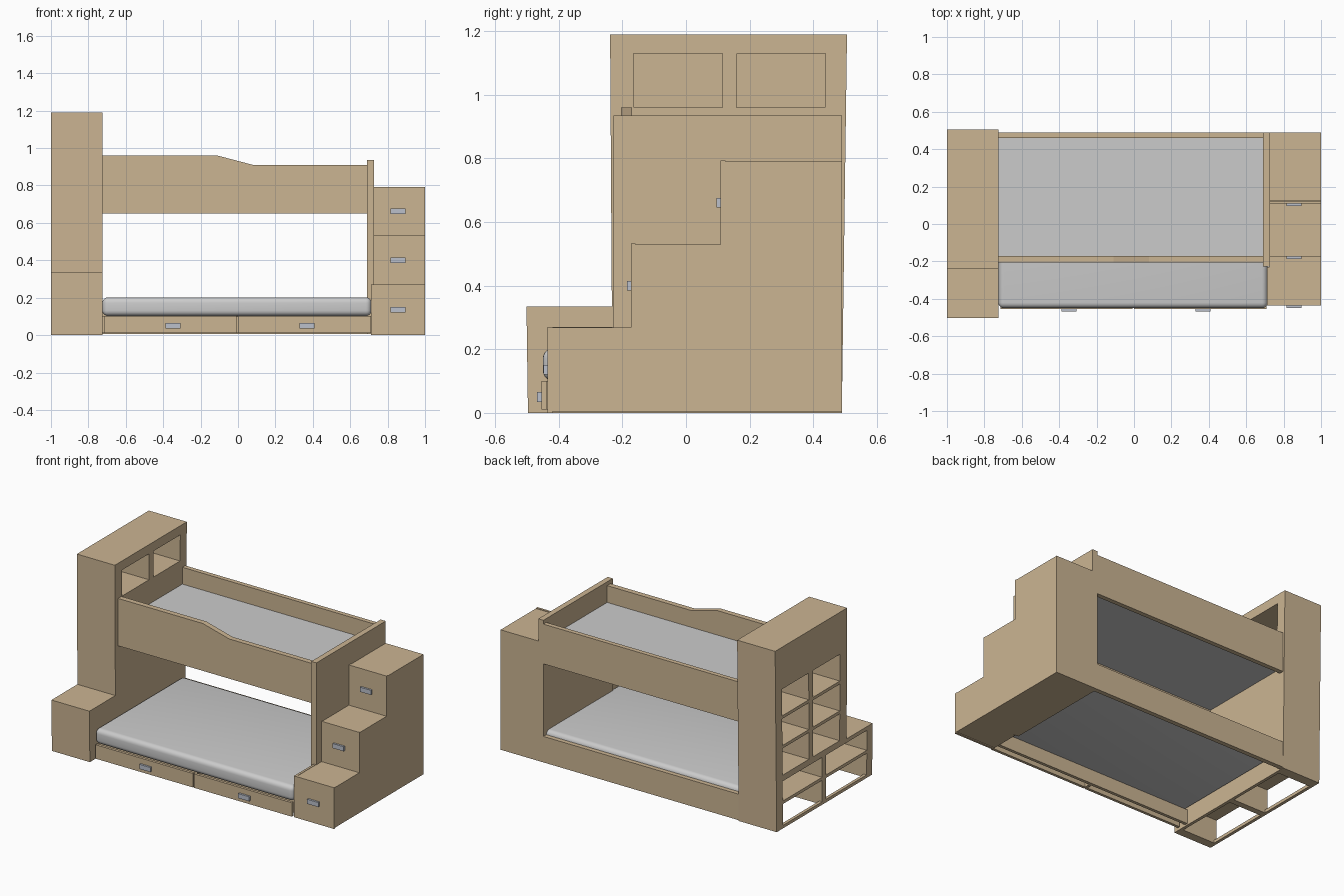
import bpy, bmesh
from mathutils import Vector

if "Cube" in bpy.data.objects:
    bpy.data.objects.remove(bpy.data.objects["Cube"])


def material(name, col):
    m = bpy.data.materials.new(name)
    m.diffuse_color = (*col, 1)
    m.use_nodes = True
    m.node_tree.nodes["Principled BSDF"].inputs["Base Color"].default_value = m.diffuse_color
    return m


WOOD = material("tan_wood", (0.60, 0.46, 0.29))
GREY = material("mattress_grey", (0.60, 0.60, 0.60))
METAL = material("handle_metal", (0.50, 0.53, 0.60))


def finish(name, bm, mat):
    bmesh.ops.recalc_face_normals(bm, faces=bm.faces)
    me = bpy.data.meshes.new(name)
    bm.to_mesh(me)
    bm.free()
    if mat:
        me.materials.append(mat)
    ob = bpy.data.objects.new(name, me)
    bpy.context.collection.objects.link(ob)
    return ob


def add_box(bm, x0, x1, y0, y1, z0, z1):
    vs = bmesh.ops.create_cube(bm, size=1)["verts"]
    for v in vs:
        v.co = Vector(((x0, x1)[v.co.x > 0], (y0, y1)[v.co.y > 0], (z0, z1)[v.co.z > 0]))


def box(name, mat, *b, bevel=0):
    bm = bmesh.new()
    add_box(bm, *b)
    if bevel:
        bmesh.ops.bevel(bm, geom=bm.edges[:], offset=bevel, segments=5,
                        profile=0.5, affect='EDGES')
    ob = finish(name, bm, mat)
    if bevel:
        bpy.context.view_layer.objects.active = ob
        ob.select_set(True)
        bpy.ops.object.shade_smooth_by_angle()
        ob.select_set(False)
    return ob


def prism(name, mat, pts, axis, a, b):
    """Extrude a 2D profile (other axis, z) along axis 'x' or 'y' from a to b."""
    bm = bmesh.new()
    vs = [bm.verts.new((a, p, z) if axis == 'x' else (p, a, z)) for p, z in pts]
    f = bm.faces.new(vs)
    ex = bmesh.ops.extrude_face_region(bm, geom=[f])["geom"]
    d = Vector((b - a, 0, 0) if axis == 'x' else (0, b - a, 0))
    bmesh.ops.translate(bm, vec=d, verts=[e for e in ex if isinstance(e, bmesh.types.BMVert)])
    return finish(name, bm, mat)


def cut(ob, boxes):
    """Subtract a set of separate boxes from an object."""
    bm = bmesh.new()
    for b in boxes:
        add_box(bm, *b)
    c = finish("cutter", bm, None)
    c.hide_render = True
    m = ob.modifiers.new("cut", 'BOOLEAN')
    m.operation, m.solver, m.object = 'DIFFERENCE', 'EXACT', c
    dg = bpy.context.evaluated_depsgraph_get()
    me = bpy.data.meshes.new_from_object(ob.evaluated_get(dg))
    ob.modifiers.clear()
    ob.data = me
    bpy.data.objects.remove(c)


def handle(name, x, y, z):
    box(name, METAL, x - 0.04, x + 0.04, y - 0.013, y, z - 0.015, z + 0.015)


# bookcase tower with low step in front, cubbies open to the left
tower = prism("bookcase_tower", WOOD,
              [(-0.497, 0), (0.49, 0), (0.49, 1.19), (-0.231, 1.19), (-0.231, 0.335),
               (-0.497, 0.335)], 'x', -1, -0.725)
low_cols = [(-0.44, -0.02), (0.02, 0.425)]
high_cols = [(-0.16, 0.112), (0.155, 0.425)]
cells = [(-1.1, -0.745, y0, y1, z0, z1) for y0, y1 in low_cols
         for z0, z1 in [(0.02, 0.16), (0.18, 0.31)]]
cells += [(-1.1, -0.745, y0, y1, z0, z0 + 0.175) for y0, y1 in high_cols
          for z0 in (0.35, 0.545, 0.74)]
cut(tower, cells)
# bottom cubbies have no floor
cut(tower, [(-0.98, -0.745, y0, y1, -0.1, 0.1) for y0, y1 in low_cols])
# niches that open towards the upper bed
cut(tower, [(-0.98, -0.6, y0, y1, 0.96, 1.13) for y0, y1 in high_cols])
for v in tower.data.vertices:  # slight flare towards the top
    v.co.y *= 1 + 0.028 * v.co.z

# staircase body
prism("stair_body", WOOD,
      [(-0.42, 0.005), (0.49, 0.005), (0.49, 0.79), (0.125, 0.79), (0.125, 0.53),
       (-0.16, 0.53), (-0.16, 0.268), (-0.42, 0.268)], 'x', 0.725, 1)
# stair drawer fronts
for i, (y, z0, z1) in enumerate([(-0.435, 0, 0.27), (-0.173, 0.268, 0.532), (0.109, 0.53, 0.793)]):
    box(f"stair_drawer_front_{i+1}", WOOD, 0.71 if i == 0 else 0.727, 1, y, y + 0.0145, z0, z1)
    handle(f"stair_handle_{i+1}", 0.855, y, (z0 + z1) / 2)
box("first_stair_side", WOOD, 0.71, 0.725, -0.42, -0.231, 0.005, 0.27)

# end board, back rails and front guard rail
box("end_board", WOOD, 0.69, 0.727, -0.228, 0.49, 0.005, 0.935)
box("back_rail_upper", WOOD, -0.725, 0.69, 0.46, 0.49, 0.65, 0.91)
box("back_rail_lower", WOOD, -0.725, 0.69, 0.46, 0.49, 0.005, 0.175)
prism("front_guard_rail", WOOD,
      [(-0.725, 0.65), (0.69, 0.65), (0.69, 0.91), (0.08, 0.91), (-0.11, 0.96), (-0.725, 0.96)],
      'y', -0.205, -0.17)

# mattresses
box("upper_mattress", GREY, -0.725, 0.69, -0.17, 0.46, 0.68, 0.80)
box("lower_mattress", GREY, -0.725, 0.714, -0.45, 0.46, 0.102, 0.202, bevel=0.03)

# base frame under the lower bed
box("base_front_rail", WOOD, -0.725, 0.71, -0.40, -0.38, 0.01, 0.103)
box("base_middle_support", WOOD, -0.012, 0.006, -0.44, -0.38, 0.01, 0.1)
# under-bed drawer fronts
for n, x0, x1 in (("left", -0.715, -0.007), ("right", 0.0, 0.709)):
    box(f"bed_drawer_front_{n}", WOOD, x0, x1, -0.455, -0.437, 0.01, 0.101)
    handle(f"bed_handle_{n}", (x0 + x1) / 2 + 0.014, -0.455, 0.05)
